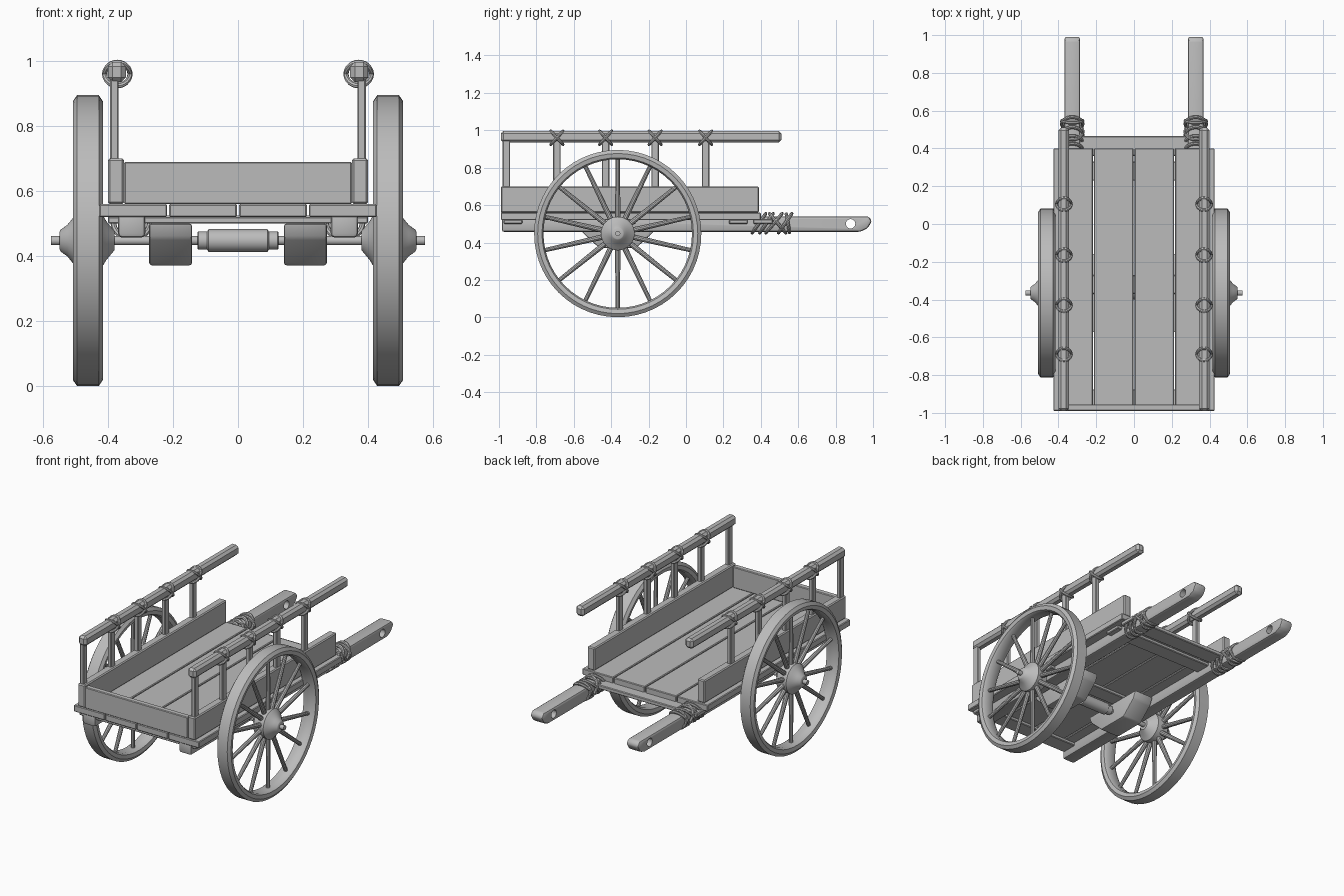
import bpy, bmesh, math
from mathutils import Matrix, Vector

cube = bpy.data.objects.get("Cube")
if cube:
    bpy.data.objects.remove(cube, do_unlink=True)

grey = bpy.data.materials.new("plain grey")
grey.use_nodes = True
grey.diffuse_color = (0.5, 0.5, 0.5, 1)
grey.node_tree.nodes["Principled BSDF"].inputs["Base Color"].default_value = (0.5, 0.5, 0.5, 1)


def finish(name, bm, bevel=0, segments=1):
    """Turn a bmesh into a shaded object, with an optional edge bevel."""
    bmesh.ops.recalc_face_normals(bm, faces=bm.faces)
    if bevel:
        bmesh.ops.bevel(bm, geom=bm.edges[:], offset=bevel, segments=segments,
                        profile=0.5, affect='EDGES', clamp_overlap=True)
    mesh = bpy.data.meshes.new(name)
    bm.to_mesh(mesh)
    bm.free()
    mesh.materials.append(grey)
    ob = bpy.data.objects.new(name, mesh)
    bpy.context.collection.objects.link(ob)
    smooth(ob)
    return ob


def smooth(ob):
    bpy.ops.object.select_all(action='DESELECT')
    bpy.context.view_layer.objects.active = ob
    ob.select_set(True)
    bpy.ops.object.shade_smooth_by_angle(angle=math.radians(35))


def box(name, x, y, z, bevel=0.004):
    """Box from (low, high) ranges."""
    bm = bmesh.new()
    bmesh.ops.create_cube(bm, size=1)
    for v in bm.verts:
        v.co = [(r[0] + r[1]) / 2 + c * (r[1] - r[0]) for r, c in zip((x, y, z), v.co)]
    return finish(name, bm, bevel)


def extrude_x(name, profile, x, bevel, segments=1):
    """Extrude a (y, z) outline between two x positions."""
    bm = bmesh.new()
    face = bm.faces.new([bm.verts.new((x[0], y, z)) for y, z in profile])
    out = bmesh.ops.extrude_face_region(bm, geom=[face])
    bmesh.ops.translate(bm, vec=(x[1] - x[0], 0, 0),
                        verts=[g for g in out["geom"] if isinstance(g, bmesh.types.BMVert)])
    return finish(name, bm, bevel, segments)


def lathe(name, profile, steps=32, closed=False):
    """Turn an (x, radius) profile about the axle line."""
    bm = bmesh.new()
    rings = [[bm.verts.new((x, AXLE_Y + r * math.sin(math.tau * i / steps),
                            AXLE_Z + r * math.cos(math.tau * i / steps)))
              for i in range(steps)] for x, r in profile]
    pairs = list(zip(rings, rings[1:]))
    if closed:
        pairs.append((rings[-1], rings[0]))
    else:
        bm.faces.new(rings[0])
        bm.faces.new(rings[-1])
    for a, b in pairs:
        for i in range(steps):
            j = (i + 1) % steps
            bm.faces.new((a[i], a[j], b[j], b[i]))
    return finish(name, bm)


def rope(name, centre, radius, tilt, thick):
    """Loop of rope round a beam running along y, leaning by tilt."""
    lean = math.radians(tilt)
    bpy.ops.mesh.primitive_torus_add(major_segments=24, minor_segments=8, major_radius=radius,
                                     minor_radius=thick, location=centre,
                                     rotation=(math.pi / 2 + lean, 0, 0))
    ob = bpy.context.object
    ob.name = name
    ob.scale.y = 0.9 / math.cos(lean)
    ob.data.materials.append(grey)
    smooth(ob)


AXLE_Y, AXLE_Z = -0.365, 0.448
SPOKES = 14

# Deck planks and the battens below them
for i in range(4):
    left = -0.43 + i * 0.215
    box("deck_plank", (left + 0.003, left + 0.212), (-0.99, 0.4), (0.52, 0.56))
for y in (-0.925, -0.32, 0.28):
    box("deck_batten", (-0.4, 0.4), (y - 0.05, y + 0.05), (0.5, 0.521))
box("front_crossbeam", (-0.4, 0.4), (0.36, 0.465), (0.5, 0.525))
box("tail_board", (-0.35, 0.35), (-0.99, -0.955), (0.56, 0.69))

# Axle with its turned middle
lathe("axle", [(-0.575, 0.014), (0.575, 0.014)], 16)
lathe("axle_sleeve", [(-0.125, 0.024), (-0.122, 0.028), (-0.095, 0.028), (-0.09, 0.035),
                      (0.09, 0.035), (0.095, 0.028), (0.122, 0.028), (0.125, 0.024)])

for s in (-1, 1):
    # Side board, rail and posts
    box("side_board", sorted((s * 0.35, s * 0.4)), (-0.99, 0.39), (0.56, 0.7), 0.006)
    box("top_rail", sorted((s * 0.345, s * 0.4)), (-0.99, 0.51), (0.935, 0.997), 0.014)
    for y in (-0.96, -0.69, -0.43, -0.165, 0.105):
        box("rail_post", sorted((s * 0.367, s * 0.393)), (y - 0.02, y + 0.02), (0.6, 0.95))
        if y > -0.9:
            for tilt in (-42, 42):
                rope("rail_lashing", (s * 0.371, y, 0.96), 0.039, tilt, 0.008)

    # Shaft with a shaped tip and a pin hole
    shaft = extrude_x("shaft", [(-0.985, 0.457), (0.93, 0.457), (0.97, 0.475), (0.995, 0.515),
                                (0.975, 0.54), (-0.985, 0.54)],
                      (s * 0.327 - 0.042, s * 0.327 + 0.042), 0.013, 2)
    bpy.ops.mesh.primitive_cylinder_add(vertices=24, radius=0.025, depth=0.3,
                                        location=(s * 0.327, 0.88, 0.5),
                                        rotation=(0, math.pi / 2, 0))
    cutter = bpy.context.object
    cutter.hide_render = True
    bpy.context.view_layer.objects.active = shaft
    cut = shaft.modifiers.new("pin_hole", 'BOOLEAN')
    cut.operation = 'DIFFERENCE'
    cut.object = cutter
    bpy.ops.object.modifier_apply(modifier=cut.name)
    bpy.data.objects.remove(cutter, do_unlink=True)
    smooth(shaft)

    # Rope binding the shaft to the crossbeam
    for y, tilt in ((0.39, -35), (0.43, -35), (0.47, -40), (0.49, 40), (0.53, -35), (0.545, 10)):
        rope("shaft_lashing", (s * 0.327, y, 0.503), 0.056, tilt, 0.009)

    # Axle bracket, wider at the top
    extrude_x("axle_bracket", [(AXLE_Y - 0.21, 0.5), (AXLE_Y - 0.19, 0.455), (AXLE_Y - 0.1, 0.372),
                               (AXLE_Y + 0.1, 0.372), (AXLE_Y + 0.19, 0.455), (AXLE_Y + 0.21, 0.5)],
              (s * 0.207 - 0.066, s * 0.207 + 0.066), 0.008, 2)

    # Wheel: rim, hub and tapered spokes
    lathe("wheel_rim", [(s * x, r) for x, r in
                        ((0.415, 0.428), (0.428, 0.447), (0.495, 0.447), (0.508, 0.428),
                         (0.503, 0.405), (0.49, 0.397), (0.433, 0.397), (0.42, 0.405))], 56, True)
    lathe("wheel_hub", [(s * x, r) for x, r in
                        ((0.38, 0.03), (0.405, 0.06), (0.42, 0.085), (0.49, 0.09), (0.503, 0.075),
                         (0.525, 0.048), (0.545, 0.034), (0.548, 0.028))])
    bm = bmesh.new()
    for i in range(SPOKES):
        turn = Matrix.Rotation(math.tau * i / SPOKES, 4, 'X')
        place = Matrix.Translation(Vector((s * 0.461, AXLE_Y, AXLE_Z))) @ turn
        bmesh.ops.create_cone(bm, cap_ends=True, segments=10, radius1=0.015, radius2=0.011,
                              depth=0.34, matrix=place @ Matrix.Translation((0, 0, 0.235)))
    finish("wheel_spokes", bm)
